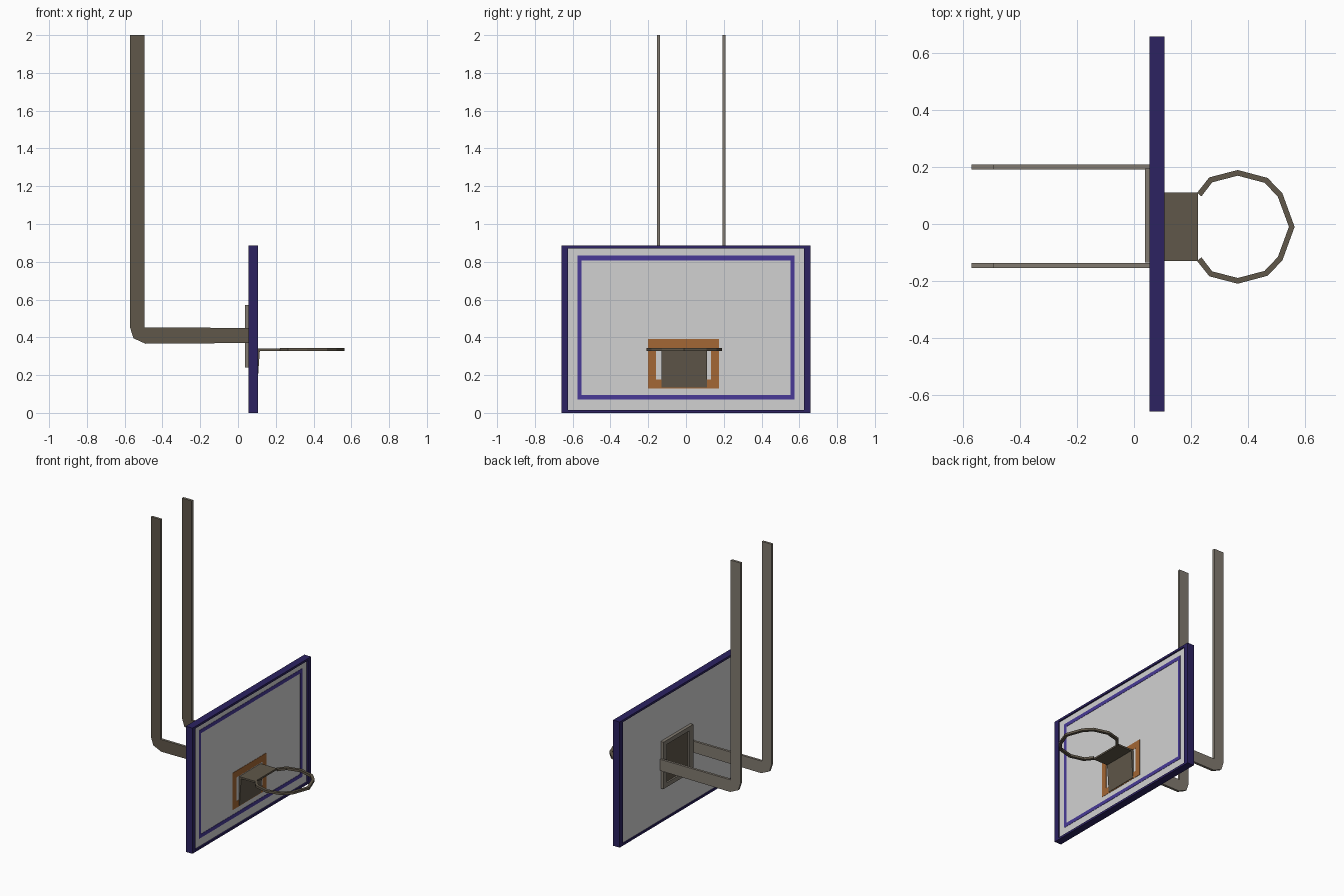
import bpy, bmesh
from mathutils import Vector

if "Cube" in bpy.data.objects:
    bpy.data.objects.remove(bpy.data.objects["Cube"])


def mat(name, rgb):
    m = bpy.data.materials.new(name)
    m.diffuse_color = (*rgb, 1)
    m.use_nodes = True
    m.node_tree.nodes["Principled BSDF"].inputs["Base Color"].default_value = m.diffuse_color
    return m


NAVY = mat("navy frame", (0.025, 0.016, 0.12))
VIOLET = mat("violet stripe", (0.065, 0.042, 0.31))
WHITE = mat("panel grey white", (0.64, 0.64, 0.64))
ORANGE = mat("orange paint", (0.37, 0.135, 0.035))
DARK = mat("dark metal", (0.115, 0.095, 0.067))
LIGHT = mat("worn light metal", (0.22, 0.195, 0.16))


def finish(name, bm, *mats):
    bmesh.ops.recalc_face_normals(bm, faces=bm.faces)
    me = bpy.data.meshes.new(name)
    bm.to_mesh(me)
    bm.free()
    for m in mats:
        me.materials.append(m)
    ob = bpy.data.objects.new(name, me)
    bpy.context.collection.objects.link(ob)
    return ob


def prism(name, pts, move, *mats):
    """Extrude a flat outline by a vector."""
    bm = bmesh.new()
    f = bm.faces.new([bm.verts.new(p) for p in pts])
    r = bmesh.ops.extrude_face_region(bm, geom=[f])
    bmesh.ops.translate(bm, vec=move, verts=[v for v in r["geom"] if isinstance(v, bmesh.types.BMVert)])
    return finish(name, bm, *mats)


def box(name, x, y, z, *mats):
    pts = [(x[0], y[0], z[0]), (x[0], y[1], z[0]), (x[0], y[1], z[1]), (x[0], y[0], z[1])]
    return prism(name, pts, (x[1] - x[0], 0, 0), *mats)


def frame(name, x, y, z, wy, wz, *mats):
    """Rectangular frame in the yz plane with a see-through middle."""
    bm = bmesh.new()
    rings = []
    for px, a, b in ((x[0], 0, 0), (x[1], 0, 0), (x[1], wy, wz), (x[0], wy, wz)):
        y0, y1, z0, z1 = y[0] + a, y[1] - a, z[0] + b, z[1] - b
        rings.append([bm.verts.new((px, *c)) for c in ((y0, z0), (y1, z0), (y1, z1), (y0, z1))])
    for k in range(4):
        p, q = rings[k], rings[(k + 1) % 4]
        for i in range(4):
            j = (i + 1) % 4
            bm.faces.new((p[i], p[j], q[j], q[i]))
    return finish(name, bm, *mats)


# Backboard: frame, recessed panel, painted stripe and target
frame("board_frame", (0.055, 0.107), (-0.66, 0.66), (0, 0.885), 0.036, 0.015, NAVY)
box("board_panel", (0.062, 0.097), (-0.63, 0.63), (0.01, 0.875), WHITE)
frame("border_stripe", (0.096, 0.099), (-0.575, 0.575), (0.07, 0.832), 0.022, 0.026, VIOLET)
frame("target_square", (0.096, 0.099), (-0.2, 0.175), (0.13, 0.39), 0.042, 0.046, ORANGE)

# Rim bracket: tapered upright plate and flat shelf
prism("bracket_upright", [(0.097, -0.13, 0.135), (0.102, -0.13, 0.135), (0.116, -0.13, 0.335), (0.097, -0.13, 0.335)],
      (0, 0.24, 0), DARK)
box("bracket_shelf", (0.1, 0.225), (-0.13, 0.11), (0.328, 0.34), DARK)

# Rim: open low-sided ring starting and ending at the shelf corners
centre = Vector((0.365, -0.01, 0.335))
half = [(0.2, 0), (0.157, 0.118), (0.105, 0.172), (0, 0.2), (-0.1, 0.174), (-0.143, 0.12)]
path = [(x, -y) for x, y in reversed(half[1:])] + half
bm = bmesh.new()
loops = []
for x, y in path:
    d = Vector((x, y, 0))
    s = d.normalized() * 0.02
    loops.append([bm.verts.new(centre + v) for v in
                  (d + Vector((0, 0, -0.008)), d + Vector((0, 0, 0.008)),
                   d - s + Vector((0, 0, 0.008)), d - s + Vector((0, 0, -0.008)))])
for p, q in zip(loops, loops[1:]):
    for i in range(4):
        j = (i + 1) % 4
        bm.faces.new((p[i], p[j], q[j], q[i]))
bm.faces.new(loops[0])
bm.faces.new(loops[-1])
finish("rim", bm, DARK)

# Mounting plate behind the board, with a raised edge
frame("mount_edge", (0.038, 0.06), (-0.135, 0.195), (0.24, 0.57), 0.04, 0.03, LIGHT)
box("mount_plate", (0.05, 0.064), (-0.11, 0.17), (0.26, 0.55), DARK)

# Hanging arms: bent flat bars, worn on every side but the front
outline = [(0.058, 0.37), (-0.49, 0.366), (-0.553, 0.395), (-0.571, 0.45),
           (-0.571, 2.0), (-0.495, 2.0), (-0.495, 0.452), (0.058, 0.45)]
for side, y in (("front", -0.154), ("back", 0.192)):
    arm = prism(side + "_arm", [(x, y, z) for x, z in outline], (0, 0.017, 0), DARK, LIGHT)
    for f in arm.data.polygons:
        f.material_index = 0 if f.normal.y < -0.5 else 1
